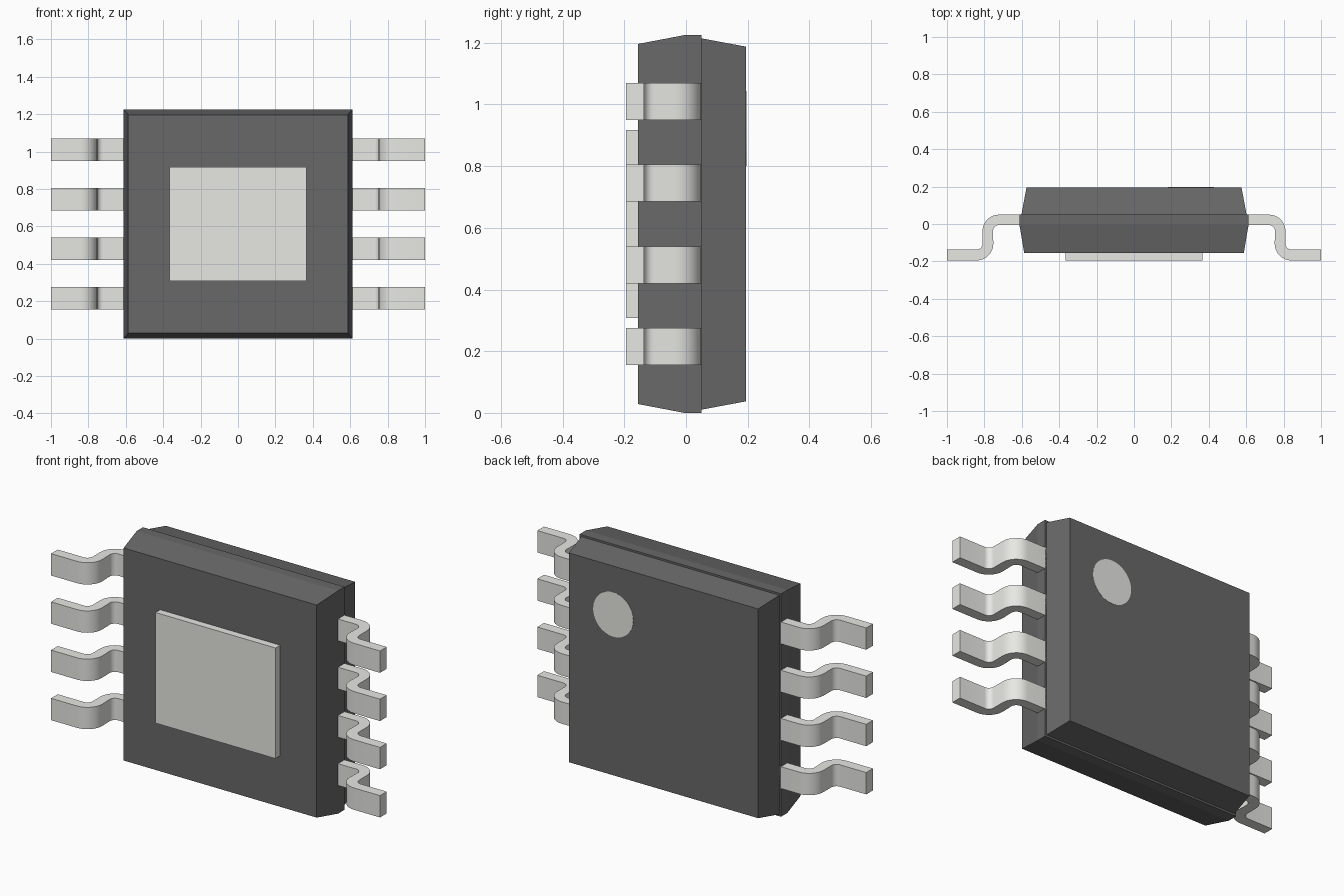
import bpy, bmesh, math

if "Cube" in bpy.data.objects:
    bpy.data.objects.remove(bpy.data.objects["Cube"])

CZ = 0.6125      # package centre height
PITCH = 0.265    # lead spacing


def make_object(name, bm, mat):
    bmesh.ops.recalc_face_normals(bm, faces=bm.faces)
    mesh = bpy.data.meshes.new(name)
    bm.to_mesh(mesh)
    bm.free()
    obj = bpy.data.objects.new(name, mesh)
    bpy.context.collection.objects.link(obj)
    mesh.materials.append(mat)
    return obj


def material(name, color):
    mat = bpy.data.materials.new(name)
    mat.diffuse_color = (*color, 1)
    mat.use_nodes = True
    mat.node_tree.nodes["Principled BSDF"].inputs["Base Color"].default_value = mat.diffuse_color
    return mat


def loft(name, rings, mat):
    """Rectangular rings (y, half width, half height) joined along y."""
    bm = bmesh.new()
    loops = [[bm.verts.new((sx * hx, y, CZ + sz * hz))
              for sx, sz in ((-1, -1), (1, -1), (1, 1), (-1, 1))]
             for y, hx, hz in rings]
    for a, b in zip(loops, loops[1:]):
        for i in range(4):
            j = (i + 1) % 4
            bm.faces.new((a[i], a[j], b[j], b[i]))
    bm.faces.new(loops[0])
    bm.faces.new(loops[-1])
    return make_object(name, bm, mat)


def arc(cx, cy, r, a0, a1, n=8):
    return [(cx + r * math.cos(math.radians(a0 + (a1 - a0) * i / n)),
             cy + r * math.sin(math.radians(a0 + (a1 - a0) * i / n)))
            for i in range(n + 1)]


dark = material("dark_plastic", (0.14, 0.14, 0.14))
metal = material("metal", (0.8, 0.8, 0.77))

# Moulded body: front taper, straight band, small step, rear taper
loft("body", [(-0.155, 0.587, 0.584), (-0.005, CZ, CZ), (0.05, CZ, CZ),
              (0.05, 0.602, 0.602), (0.195, 0.575, 0.575)], dark)

# Thermal pad on the front face
loft("thermal_pad", [(-0.195, 0.365, 0.304), (-0.15, 0.365, 0.304)], metal)

# Round orientation mark on the rear face
bm = bmesh.new()
bmesh.ops.create_cone(bm, cap_ends=True, segments=48, radius1=0.122,
                      radius2=0.122, depth=0.01)
mark = make_object("orientation_mark", bm, metal)
mark.rotation_euler.x = math.pi / 2
mark.location = (0.305, 0.1915, 0.922)

# Gull-wing lead: profile in x/y, extruded along z
upper = [(0.58, 0.05)] + arc(0.722, -0.038, 0.088, 90, 0) \
    + arc(0.842, -0.105, 0.032, 180, 270) + [(1.0, -0.137)]
lower = [(0.58, -0.006)] + arc(0.722, -0.038, 0.032, 90, 0) \
    + arc(0.842, -0.105, 0.09, 180, 270) + [(1.0, -0.195)]
bm = bmesh.new()
z0 = CZ - 1.5 * PITCH - 0.06
top = [bm.verts.new((x, y, z0)) for x, y in upper]
low = [bm.verts.new((x, y, z0)) for x, y in lower]
for i in range(len(top) - 1):
    bm.faces.new((top[i], top[i + 1], low[i + 1], low[i]))
ext = bmesh.ops.extrude_face_region(bm, geom=bm.faces[:], use_keep_orig=True)
bmesh.ops.translate(bm, vec=(0, 0, 0.12),
                    verts=[v for v in ext["geom"]
                           if isinstance(v, bmesh.types.BMVert)])
leads = make_object("leads", bm, metal)
bpy.context.view_layer.objects.active = leads
leads.select_set(True)
bpy.ops.object.shade_smooth_by_angle(angle=math.radians(35))

# Four leads per side, both sides
row = leads.modifiers.new("row", 'ARRAY')
row.count = 4
row.use_relative_offset = False
row.use_constant_offset = True
row.constant_offset_displace = (0, 0, PITCH)
leads.modifiers.new("both_sides", 'MIRROR').use_axis[0] = True
